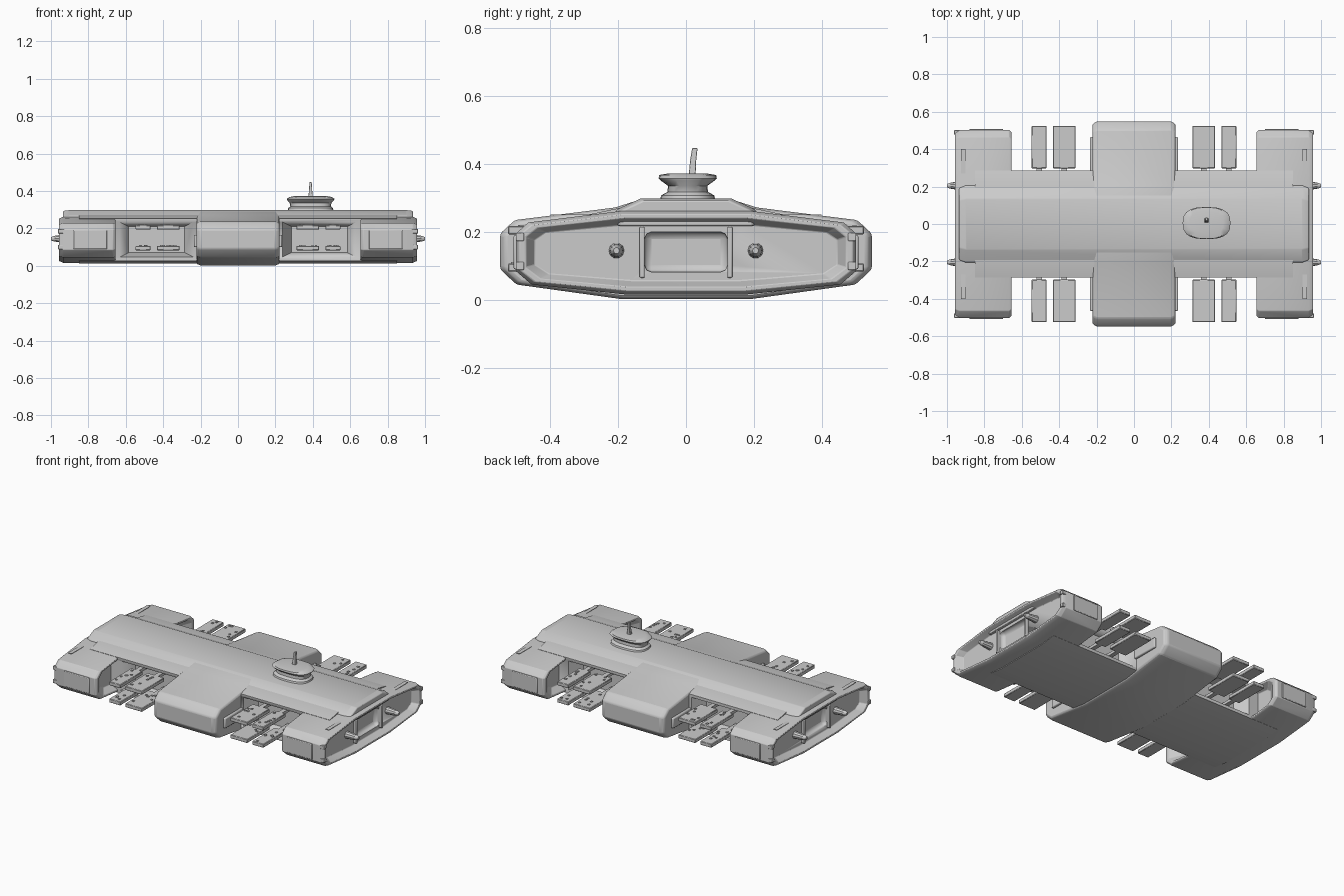
import bpy, bmesh, math, random
from mathutils import Vector

if "Cube" in bpy.data.objects:
    bpy.data.objects.remove(bpy.data.objects["Cube"])

random.seed(4)


def finish(name, bm, bevel=0.0, segments=2):
    bmesh.ops.recalc_face_normals(bm, faces=bm.faces)
    me = bpy.data.meshes.new(name)
    bm.to_mesh(me)
    bm.free()
    ob = bpy.data.objects.new(name, me)
    bpy.context.collection.objects.link(ob)
    bpy.ops.object.select_all(action='DESELECT')
    ob.select_set(True)
    bpy.context.view_layer.objects.active = ob
    bpy.ops.object.shade_smooth_by_angle(angle=math.radians(30))
    if bevel:
        m = ob.modifiers.new("bevel", 'BEVEL')
        m.width, m.segments, m.limit_method = bevel, segments, 'ANGLE'
        m.angle_limit = math.radians(25)
    return ob


def skin(bm, rings):
    """Join closed rings of points and cap both ends."""
    vs = [[bm.verts.new(p) for p in r] for r in rings]
    n = len(vs[0])
    for a, b in zip(vs, vs[1:]):
        for i in range(n):
            bm.faces.new((a[i], a[(i + 1) % n], b[(i + 1) % n], b[i]))
    bm.faces.new(vs[0])
    bm.faces.new(vs[-1])


def hull(name, half, sections, zc=0.14, bevel=0.0, side=1):
    """Loft a mirrored (y, z) half profile along x; sections are (x, y scale, z scale)."""
    prof = half + [(-y, z) for y, z in reversed(half)]
    bm = bmesh.new()
    skin(bm, [[(side * x, y * sy, zc + (z - zc) * sz) for y, z in prof] for x, sy, sz in sections])
    return finish(name, bm, bevel)


def add_box(bm, lo, hi):
    c = [(a + b) / 2 for a, b in zip(lo, hi)]
    for v in bmesh.ops.create_cube(bm, size=1)['verts']:
        v.co = Vector(c[k] + v.co[k] * abs(hi[k] - lo[k]) for k in range(3))


def box(name, lo, hi, bevel=0.0):
    bm = bmesh.new()
    add_box(bm, lo, hi)
    return finish(name, bm, bevel)


def cut(ob, cutter):
    cutter.hide_render = True
    cutter.hide_set(True)
    m = ob.modifiers.new("cut", 'BOOLEAN')
    m.object, m.operation, m.solver = cutter, 'DIFFERENCE', 'EXACT'


# Wide central block
hull("centre_block",
     [(0.19, 0.002), (0.50, 0.045), (0.548, 0.09), (0.548, 0.195), (0.505, 0.235),
      (0.21, 0.272), (0.13, 0.297)],
     [(-0.222, 0.975, 0.94), (-0.20, 1, 1), (0.20, 1, 1), (0.222, 0.975, 0.94)], bevel=0.008)

# Long main body with open bays in its flanks
body = hull("main_body",
            [(0.19, 0.012), (0.285, 0.026), (0.285, 0.252), (0.19, 0.272)],
            [(-0.85, 1, 1), (0.85, 1, 1)])
for sx in (-1, 1):
    for sy in (-1, 1):
        bm = bmesh.new()
        skin(bm, [[(sx * x, sy * y, z) for x, z in
                   ((0.435 - w, 0.14 - h), (0.435 + w, 0.14 - h), (0.435 + w, 0.14 + h), (0.435 - w, 0.14 + h))]
                  for y, w, h in ((0.20, 0.15, 0.07), (0.29, 0.20, 0.095))])
        cut(body, finish("bay_cutter", bm))

# Raised spine along the roof
hull("roof_spine", [(0.21, 0.22), (0.205, 0.266), (0.135, 0.298)],
     [(-0.935, 0.94, 0.97), (-0.90, 1, 1), (0.90, 1, 1), (0.935, 0.94, 0.97)], bevel=0.005)

# End pods with framed recesses on both faces
pod_profile = [(0.18, 0.016), (0.455, 0.045), (0.502, 0.085), (0.502, 0.195),
               (0.465, 0.228), (0.19, 0.262)]
for sx in (-1, 1):
    pod = hull("end_pod", pod_profile,
               [(0.70, 0.80, 0.68), (0.655, 0.94, 0.86), (0.655, 0.98, 0.96), (0.667, 1, 1),
                (0.935, 1, 1), (0.957, 0.98, 0.92), (0.957, 0.94, 0.82), (0.915, 0.89, 0.68)],
               side=sx, bevel=0.003)
    cut(pod, box("window_cutter", (sx * 0.885, -0.122, 0.082), (sx * 1.0, 0.122, 0.20), 0.02))

    # Window surround bars on the end face
    bm = bmesh.new()
    for sy in (-1, 1):
        add_box(bm, (sx * 0.90, sy * 0.122, 0.065), (sx * 0.935, sy * 0.137, 0.215))
    finish("window_posts", bm, 0.004)

    for sy in (-1, 1):
        # Pointed peg on the end face
        bm = bmesh.new()
        skin(bm, [[(sx * x, sy * 0.205 + r * math.cos(a), 0.145 + r * math.sin(a))
                   for a in (k * math.tau / 10 for k in range(10))]
                  for x, r in ((0.90, 0.024), (0.965, 0.019), (0.985, 0.015), (1.0, 0.009))])
        finish("end_peg", bm)

        # Clamps at the end corners and thin plate on the pod nose
        for z in (0.10, 0.185):
            box("corner_clamp", (sx * 0.93, sy * 0.478, z - 0.012), (sx * 0.962, sy * 0.502, z + 0.012), 0.003)
        box("pod_nose_plate", (sx * 0.70, sy * 0.49, 0.09), (sx * 0.88, sy * 0.508, 0.19), 0.004)

        # Side plate on the centre block facing the bay
        box("bay_side_plate", (sx * 0.21, sy * 0.28, 0.10), (sx * 0.236, sy * 0.465, 0.165), 0.006)

        # Docking pads in two tiers, each on a short strut
        for z in (0.095, 0.205):
            for x0, x1 in ((0.313, 0.433), (0.467, 0.547)):
                bm = bmesh.new()
                add_box(bm, (sx * x0, sy * 0.298, z - 0.012), (sx * x1, sy * 0.525, z + 0.012))
                finish("docking_pad", bm, 0.003, 1)
                bm = bmesh.new()
                for k in range(6):
                    px, py, s = random.uniform(x0 + 0.015, x1 - 0.015), random.uniform(0.32, 0.51), 0.006
                    add_box(bm, (sx * px - s, sy * py - s, z - 0.01), (sx * px + s, sy * py + s, z + 0.016))
                finish("pad_studs", bm)
                xm = (x0 + x1) / 2
                box("pad_strut", (sx * xm - 0.014, sy * 0.19, z - 0.009), (sx * xm + 0.014, sy * 0.31, z + 0.009))

# Roof ridge ribs near the ends
for sx in (-1, 1):
    for sy in (-1, 1):
        box("roof_rib", (sx * 0.90, sy * 0.15, 0.25), (sx * 0.925, sy * 0.40, 0.252), 0.0)

# Bridge tower: stacked elongated rings with a pinched waist
bm = bmesh.new()
rings = []
for z, rx, ry in ((0.285, 0.125, 0.085), (0.308, 0.12, 0.078), (0.318, 0.108, 0.06), (0.336, 0.112, 0.058),
                  (0.352, 0.126, 0.08), (0.358, 0.128, 0.086), (0.368, 0.112, 0.084), (0.372, 0.09, 0.06)):
    ring = []
    for k in range(20):
        a = k * math.tau / 20
        c, s = math.cos(a), math.sin(a)
        ring.append((0.388 + rx * math.copysign(abs(c) ** 0.75, c),
                     0.005 + ry * math.copysign(abs(s) ** 0.75, s), z))
    rings.append(ring)
skin(bm, rings)
finish("bridge_tower", bm)

# Mast on the bridge
bm = bmesh.new()
skin(bm, [[(0.388 + u * w, y + v * d, z) for u, v in ((-1, -1), (1, -1), (1, 1), (-1, 1))]
          for z, y, w, d in ((0.365, 0.018, 0.012, 0.010), (0.41, 0.021, 0.008, 0.009), (0.447, 0.026, 0.006, 0.008))])
finish("mast", bm, 0.002)
